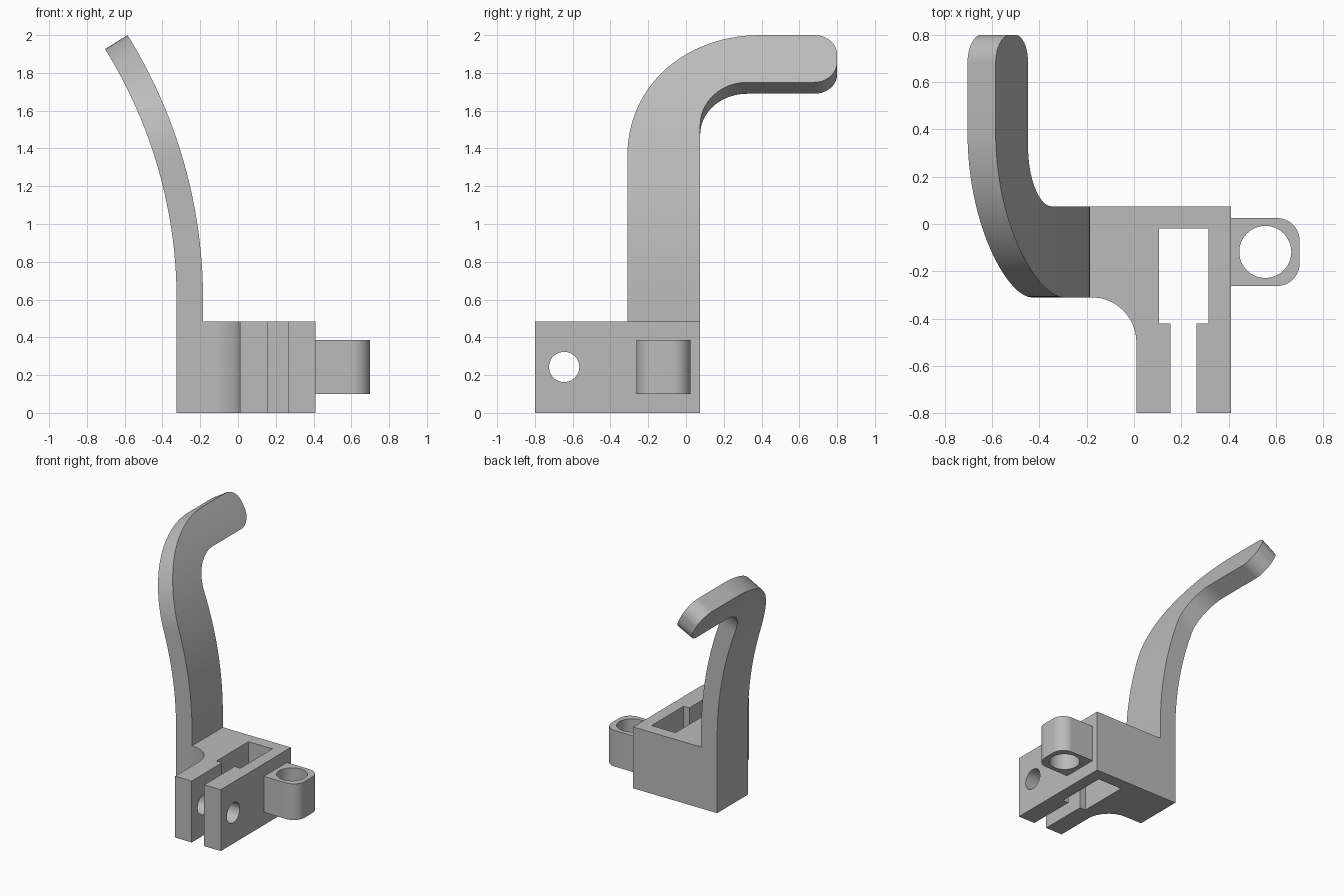
import bpy
import bmesh
from math import sin, cos, pi, radians
from mathutils import Vector

if "Cube" in bpy.data.objects:
    bpy.data.objects.remove(bpy.data.objects["Cube"])

grey = bpy.data.materials.new("plain grey")
grey.use_nodes = True
colour = (0.5, 0.5, 0.5, 1)
grey.diffuse_color = colour
grey.node_tree.nodes["Principled BSDF"].inputs["Base Color"].default_value = colour


def arc(cx, cy, r, start, end, n=16):
    """Points along an arc, angles in degrees."""
    steps = [radians(start + (end - start) * i / n) for i in range(n + 1)]
    return [(cx + r * cos(a), cy + r * sin(a)) for a in steps]


def prism(outline, low, high):
    """Extrude a flat outline from z = low to z = high."""
    bm = bmesh.new()
    face = bm.faces.new([bm.verts.new((x, y, low)) for x, y in outline])
    out = bmesh.ops.extrude_face_region(bm, geom=[face], use_keep_orig=True)
    top = [v for v in out["geom"] if isinstance(v, bmesh.types.BMVert)]
    bmesh.ops.translate(bm, verts=top, vec=(0, 0, high - low))
    bmesh.ops.recalc_face_normals(bm, faces=bm.faces)
    return bm


def add_object(name, bm):
    mesh = bpy.data.meshes.new(name)
    bm.to_mesh(mesh)
    bm.free()
    obj = bpy.data.objects.new(name, mesh)
    bpy.context.collection.objects.link(obj)
    mesh.materials.append(grey)
    return obj


def select(obj):
    bpy.ops.object.select_all(action="DESELECT")
    obj.select_set(True)
    bpy.context.view_layer.objects.active = obj


def drill(obj, location, radius, rotation=(0, 0, 0)):
    """Bore a round hole right through the object."""
    bpy.ops.mesh.primitive_cylinder_add(vertices=48, radius=radius, depth=1,
                                        location=location, rotation=rotation)
    cutter = bpy.context.object
    cutter.hide_render = True
    cutter.data.materials.append(grey)
    mod = obj.modifiers.new("hole", "BOOLEAN")
    mod.operation = "DIFFERENCE"
    mod.solver = "EXACT"
    mod.object = cutter
    select(obj)
    bpy.ops.object.modifier_apply(modifier=mod.name)
    bpy.data.objects.remove(cutter)


def smooth(obj):
    select(obj)
    bpy.ops.object.shade_smooth_by_angle(angle=radians(30))


BACK, FRONT, TOP = 0.075, -0.31, 0.485

# Base block: forked clevis with a wider pocket and a filleted shoulder
slot = [(0.265, -0.8), (0.265, -0.42), (0.315, -0.42), (0.315, -0.02),
        (0.105, -0.02), (0.105, -0.42), (0.155, -0.42), (0.155, -0.8)]
outline = [(-0.325, BACK), (0.41, BACK), (0.41, -0.8)] + slot + [(0.01, -0.8)]
outline += arc(-0.18, -0.5, 0.19, 0, 90) + [(-0.325, FRONT)]
base = add_object("forked_base", prism(outline, 0, TOP))
drill(base, (0.21, -0.645, 0.243), 0.08, (0, pi / 2, 0))
smooth(base)

# Side lug with a vertical bore
outline = [(0.41, -0.262)] + arc(0.605, -0.167, 0.095, -90, 0)
outline += arc(0.605, -0.07, 0.095, 0, 90) + [(0.41, 0.025)]
lug = add_object("side_lug", prism(outline, 0.1, 0.385))
drill(lug, (0.555, -0.118, 0.24), 0.11)
smooth(lug)

# Lever arm: a flat hooked outline, sliced across and bent sideways
R, BEND_Z, THICK, INNER_X = 2.65, 0.6, 0.14, -0.185
tip, under, end, r = 1.475, 1.19, 0.8, 0.12
outline = [(BACK, TOP - BEND_Z)] + arc(BACK + 0.25, under - 0.25, 0.25, 180, 90)
outline += arc(end - r, under + r, r, -90, 0, 10) + arc(end - r, tip - r, r, 0, 90, 10)
outline += arc(FRONT + 0.7, tip - 0.7, 0.7, 90, 180, 28) + [(FRONT, TOP - BEND_Z)]
bm = prism(outline, 0, THICK)
for i in range(30):
    bmesh.ops.bisect_plane(bm, geom=bm.verts[:] + bm.edges[:] + bm.faces[:], dist=1e-5,
                           plane_co=(0, tip * i / 30, 0), plane_no=(0, 1, 0))
for v in bm.verts:
    y, s, depth = v.co
    a = max(s, 0) / R
    v.co = Vector((INNER_X - R + (R - depth) * cos(a), y,
                   BEND_Z + min(s, 0) + (R - depth) * sin(a)))
bmesh.ops.recalc_face_normals(bm, faces=bm.faces)
smooth(add_object("lever_arm", bm))
